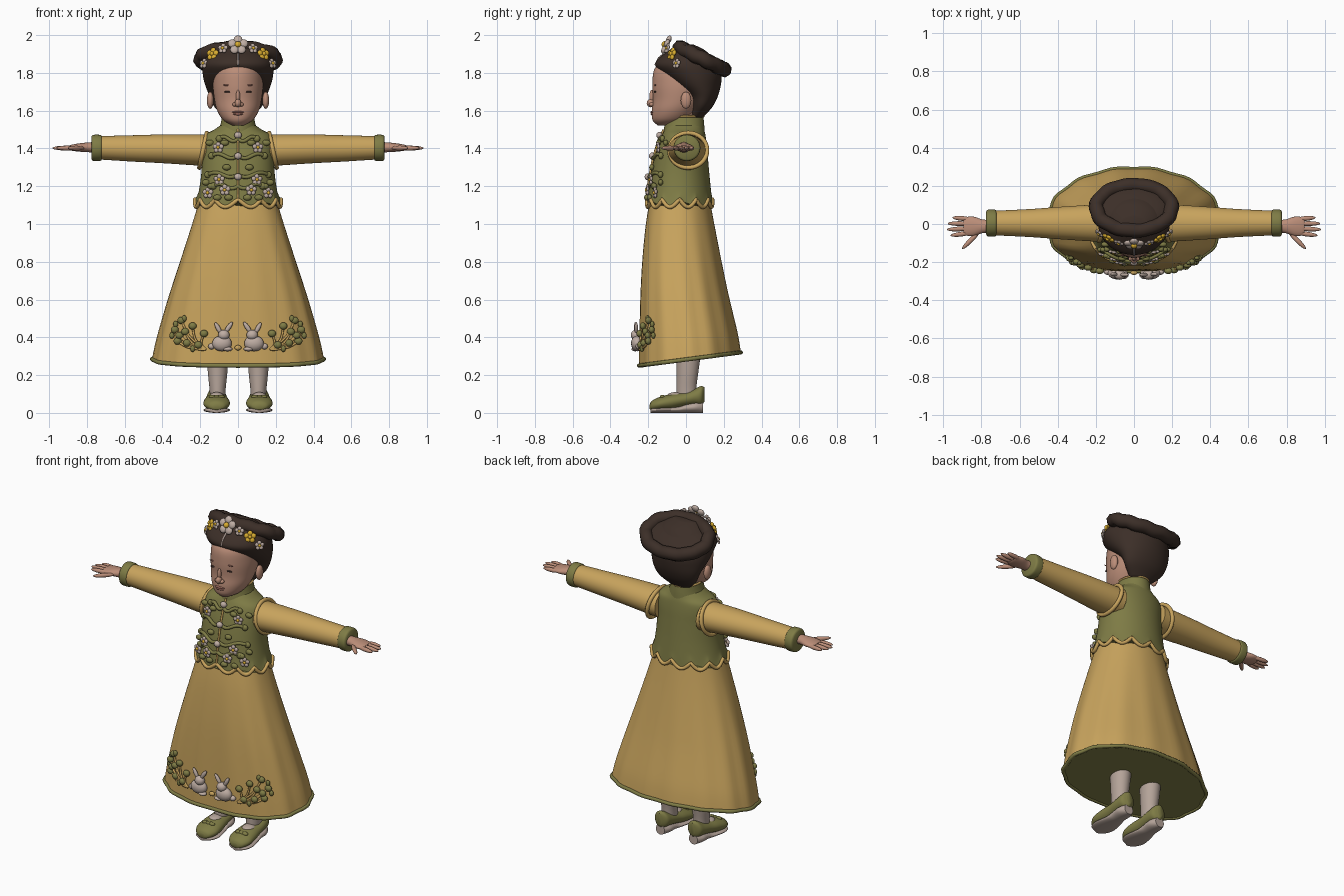
import bpy, bmesh, math
from mathutils import Vector, Matrix, Quaternion

if "Cube" in bpy.data.objects:
    bpy.data.objects.remove(bpy.data.objects["Cube"])


def material(name, *rgb):
    m = bpy.data.materials.new(name)
    m.use_nodes = True
    m.diffuse_color = (*rgb, 1)
    m.node_tree.nodes["Principled BSDF"].inputs["Base Color"].default_value = (*rgb, 1)
    return m


GOLD = material("golden cloth", .58, .37, .11)
OLIVE = material("olive cloth", .21, .2, .06)
HAIR = material("dark brown hair", .045, .028, .021)
SKIN = material("skin", .5, .27, .19)
PALE = material("pale stocking", .46, .37, .32)
PETAL = material("petal white", .52, .42, .37)
BRIGHT = material("bright yellow", .7, .42, .03)
LIP = material("lip pink", .4, .17, .13)
DARK = material("eye dark", .06, .035, .03)


def finish(name, mesh, mat):
    mesh.materials.clear()
    mesh.materials.append(mat)
    mesh.shade_smooth()
    mesh.set_sharp_from_angle(angle=0.9)
    ob = bpy.data.objects.new(name, mesh)
    bpy.context.collection.objects.link(ob)
    return ob


def from_bmesh(name, bm, mat):
    bmesh.ops.recalc_face_normals(bm, faces=bm.faces)
    mesh = bpy.data.meshes.new(name)
    bm.to_mesh(mesh)
    bm.free()
    return finish(name, mesh, mat)


def spline(rows, steps=5):
    """Catmull-Rom samples through rows of any width."""
    rows = [Vector(r) for r in rows]
    ext = [rows[0]] + rows + [rows[-1]]
    out = []
    for a, b, c, d in zip(ext, ext[1:], ext[2:], ext[3:]):
        for i in range(steps):
            t = i / steps
            out.append(b + (c - a) * (t / 2) + (a * 2 - b * 5 + c * 4 - d) * (t * t / 2)
                       + (b * 3 - a - c * 3 + d) * (t ** 3 / 2))
    return out + [rows[-1]]


def loft(name, rows, mat, place=lambda u, v, w, a: (u, v, w), front=1, n=72):
    """Skin oval sections; a row is (station, half width, low, high)."""
    bm = bmesh.new()
    rings = []
    for w, r, lo, hi in spline(rows):
        ring = []
        for i in range(n):
            a = math.tau * i / n
            c, s = math.cos(a), math.sin(a)
            p = front if s < 0 else 1
            u = r * math.copysign(abs(c) ** p, c)
            v = (lo + hi) / 2 + (hi - lo) / 2 * math.copysign(abs(s) ** p, s)
            ring.append(bm.verts.new(place(u, v, w, a)))
        rings.append(ring)
    for A, B in zip(rings, rings[1:]):
        for i in range(n):
            bm.faces.new((A[i], A[i - 1], B[i - 1], B[i]))
    bm.faces.new(rings[0])
    bm.faces.new(rings[-1])
    points = [[v.co.copy() for v in ring] for ring in rings]
    from_bmesh(name, bm, mat)
    return points


def front_y(rows, x, z, front=1):
    """Front surface depth of a lofted body at x, z."""
    for a, b in zip(rows, rows[1:]):
        if a[0] <= z <= b[0]:
            t = (z - a[0]) / (b[0] - a[0])
            _, r, lo, hi = Vector(a).lerp(Vector(b), t)
            k = 2 / front
            return (lo + hi) / 2 - (hi - lo) / 2 * max(0, 1 - abs(x / r) ** k) ** (1 / k)


def blobs(name, items, mat):
    bm = bmesh.new()
    for loc, scale, *rot in items:
        q = rot[0] if rot else Quaternion()
        m = Matrix.LocRotScale(Vector(loc), q, Vector(scale))
        bmesh.ops.create_uvsphere(bm, u_segments=20, v_segments=12, radius=1, matrix=m)
    return from_bmesh(name, bm, mat)


def tubes(name, paths, r, mat, cyclic=False):
    cu = bpy.data.curves.new(name, "CURVE")
    cu.dimensions = "3D"
    cu.bevel_depth, cu.bevel_resolution, cu.use_fill_caps = r, 2, True
    for path in paths:
        sp = cu.splines.new("POLY")
        sp.points.add(len(path) - 1)
        for pt, co in zip(sp.points, path):
            pt.co = (*co, 1)
        sp.use_cyclic_u = cyclic
    ob = bpy.data.objects.new(name + "_path", cu)
    bpy.context.collection.objects.link(ob)
    mesh = bpy.data.meshes.new_from_object(ob.evaluated_get(bpy.context.evaluated_depsgraph_get()))
    bpy.data.objects.remove(ob)
    return finish(name, mesh, mat)


def flowers(name, spots, petal, heart):
    """Five-petal flowers; a spot is (location, radius, facing)."""
    leaves, hearts = [], []
    for loc, r, facing in spots:
        q = Vector(facing).to_track_quat("Z", "Y")
        for i in range(5):
            a = math.tau * (i + .25) / 5
            off = q @ Vector((math.cos(a), math.sin(a), 0)) * r * .58
            leaves.append((Vector(loc) + off, (r * .42, r * .42, r * .25), q))
        hearts.append((Vector(loc) + q @ Vector((0, 0, r * .2)), (r * .3, r * .3, r * .25), q))
    blobs(name + "_petals", leaves, petal)
    blobs(name + "_hearts", hearts, heart)


SIDES = ((1, "left"), (-1, "right"))

# Skirt with a tilted hem and olive lining
SKIRT = [(.285, .45, -.25, .292), (.4, .425, -.248, .275), (.6, .368, -.243, .232), (.8, .305, -.233, .19),
         (1, .242, -.213, .15), (1.16, .195, -.185, .12)]


def skirt_place(u, v, w, a):
    low = min(1, max(0, (.65 - w) / .35))
    k = 1 + .012 * math.cos(14 * a) * min(1, max(0, (1.1 - w) * 2))
    return (u * k, v * k, w + .13 * (v - .02) * low)


hem = loft("skirt", SKIRT, GOLD, skirt_place, .8)[0]
tubes("skirt_hem", [hem], .011, OLIVE, True)
bm = bmesh.new()
bm.faces.new([bm.verts.new((p.x * .99, p.y * .99, p.z - .004)) for p in hem])
from_bmesh("skirt_lining", bm, OLIVE)

# Vest with scalloped edge
VEST = [(1.09, .228, -.207, .14), (1.15, .212, -.202, .135), (1.25, .196, -.188, .125), (1.35, .19, -.168, .116),
        (1.42, .19, -.147, .11), (1.47, .175, -.126, .103), (1.5, .125, -.112, .096), (1.525, .09, -.1, .09)]


def vest_place(u, v, w, a):
    low = max(0, (1.17 - w) / .08)
    return (u, v, w + .04 * low * (1 - abs(math.sin(6 * a))))


edge = loft("vest", VEST, OLIVE, vest_place, .9, 144)[0]
tubes("vest_scallop_trim", [edge], .011, GOLD, True)
collar = loft("collar", [(1.49, .105, -.118, .098), (1.53, .092, -.113, .096), (1.57, .084, -.105, .092)], OLIVE)
tubes("collar_trim", [collar[-1]], .006, GOLD, True)


def on_vest(x, z, lift=.006):
    return Vector((x, front_y(VEST, x, z, .9) - lift, z))


tubes("vest_opening", [[on_vest(0, 1.12 + .02 * i) for i in range(20)]], .006, GOLD)
bars = []
for s, _ in SIDES:
    for z, reach in ((1.45, .1), (1.36, .14), (1.26, .16), (1.2, .13)):
        bars.append([on_vest(s * reach * i / 10, z - .012 * math.sin(i * .62)) for i in range(11)])
tubes("vest_frog_fastenings", bars, .01, OLIVE)
blobs("fastening_knots", [(b[-1], (.018, .014, .018)) for b in bars], OLIVE)
blobs("vest_buttons", [(on_vest(0, z, .015), (.02, .016, .018)) for z in (1.47, 1.36, 1.25)], PETAL)
spots = [(on_vest(s * x, z, .014), .03, (s * x, -.5, 0)) for s, _ in SIDES
         for x, z in ((.105, 1.405), (.1, 1.235), (.07, 1.18), (.16, 1.165))]
flowers("vest_flower", spots, PETAL, BRIGHT)
blobs("vest_leaves", [(on_vest(s * x, z, .008), (.022, .014, .016)) for s, _ in SIDES
      for x, z in ((.15, 1.43), (.07, 1.43), (.14, 1.2), (.11, 1.14), (.05, 1.14), (.06, 1.3), (.17, 1.22))], OLIVE)

# Head, neck and face
HEAD = [(1.522, .03, -.15, -.06), (1.55, .078, -.177, .01), (1.6, .11, -.181, .06), (1.66, .125, -.175, .1),
        (1.74, .132, -.178, .13), (1.82, .12, -.167, .12), (1.88, .07, -.11, .08)]
loft("head", HEAD, SKIN)
loft("neck", [(1.45, .07, -.08, .075), (1.62, .065, -.075, .07)], SKIN)
blobs("nose", [((0, -.186, 1.64), (.017, .022, .022)), ((0, -.182, 1.675), (.011, .012, .035))]
      + [((s * .017, -.181, 1.633), (.013, .014, .011)) for s, _ in SIDES], SKIN)
blobs("lips", [((0, -.178, 1.592), (.032, .011, .006)), ((0, -.177, 1.582), (.026, .011, .007))], LIP)
blobs("eyes", [((s * .052, front_y(HEAD, .052, 1.7), 1.7), (.022, .006, .005)) for s, _ in SIDES], DARK)
blobs("eyebrows", [((s * .056, front_y(HEAD, .056, 1.735), 1.735), (.025, .004, .004)) for s, _ in SIDES], LIP)
blobs("ears", [((s * .147, .0, 1.655), (.018, .028, .045)) for s, _ in SIDES], SKIN)

# Hair with a tilted roll on the crown
HAIRCAP = [(1.565, .07, .02, .09), (1.62, .125, .025, .14), (1.68, .152, .005, .17), (1.74, .175, -.07, .185),
           (1.79, .186, -.125, .188), (1.84, .188, -.162, .172), (1.88, .17, -.142, .14), (1.92, .125, -.09, .1),
           (1.95, .07, -.05, .04)]
loft("hair_cap", HAIRCAP, HAIR)
tilt = Matrix.Translation((0, .085, 1.875)) @ Matrix.Rotation(-.46, 4, "X")
circle = [math.tau * i / 72 for i in range(72)]
roll = [tilt @ Vector(((.197 + .004 * math.sin(9 * a)) * math.cos(a), .132 * math.sin(a), .003 * math.cos(11 * a)))
        for a in circle]
tubes("hair_roll", [roll], .039, HAIR, True)
blobs("hair_crown", [(tilt @ Vector((0, 0, -.005)), (.18, .125, .04), tilt.to_quaternion())], HAIR)
tubes("hair_parting", [[(0, front_y(HAIRCAP, 0, z) - .001, z) for z in (1.84, 1.86, 1.88, 1.9)]], .005, PETAL)

# Headdress flowers
flowers("front_flower", [((0, -.105, 1.947), .055, (0, -.85, .4))], PETAL, BRIGHT)
flowers("yellow_flower", [((s * .135, -.075, 1.9), .036, (s * .5, -.8, .3)) for s, _ in SIDES], BRIGHT, BRIGHT)
flowers("small_flower", [((s * x, y, z), .028, (s * x * 4, -.8, .3)) for s, _ in SIDES
        for x, y, z in ((.08, -.1, 1.93), (.182, -.05, 1.85))], PETAL, BRIGHT)

for s, side in SIDES:
    # Sleeves, cuffs and armhole trim
    def arm(u, v, w, a):
        return (s * w, u + .005, v)
    loft(side + "_sleeve", [(.14, .1, 1.305, 1.475), (.25, .094, 1.312, 1.475), (.4, .084, 1.322, 1.474),
                            (.55, .073, 1.33, 1.47), (.74, .064, 1.342, 1.465)], GOLD, arm)
    loft(side + "_cuff", [(.722, .064, 1.34, 1.467), (.73, .07, 1.334, 1.472), (.765, .07, 1.334, 1.472),
                          (.775, .06, 1.342, 1.464)], OLIVE, arm)
    tubes(side + "_armhole_trim", [[(s * (.185 - .02 * math.sin(a)), .012 + .1 * math.cos(a), 1.39 + .092 * math.sin(a))
                                    for a in circle]], .012, GOLD, True)
    # Hands
    loft(side + "_palm", [(.74, .035, 1.375, 1.435), (.79, .035, 1.38, 1.432), (.84, .05, 1.383, 1.427),
                          (.88, .048, 1.388, 1.42), (.895, .035, 1.395, 1.415)], SKIN,
         lambda u, v, w, a: (s * w, u - .012, v))
    fingers = [((.86, y), (tip, y * 1.25)) for y, tip in ((.026, .94), (.002, .965), (-.023, .97), (-.047, .95))]
    fingers.append(((.82, -.05), (.892, -.122)))
    hand = []
    for (x0, y0), (x1, y1) in fingers:
        q = Quaternion((0, 0, 1), math.atan2(y1 - y0, s * (x1 - x0)))
        size = (math.hypot(x1 - x0, y1 - y0) / 2 + .012, .0125, .0125)
        hand.append(((s * (x0 + x1) / 2, (y0 + y1) / 2, 1.402), size, q))
    blobs(side + "_fingers", hand, SKIN)

    # Legs and shoes
    loft(side + "_stocking", [(.07, .04, -.05, .06), (.13, .043, -.05, .055), (.22, .052, -.05, .066),
                              (.36, .06, -.055, .085)], PALE, lambda u, v, w, a: (s * .108 + u, v, w))

    def foot(u, v, w, a):
        return (s * .113 + u, w, v)
    loft(side + "_shoe", [(-.192, .02, .02, .045), (-.18, .046, .012, .064), (-.14, .069, .012, .084),
                          (-.08, .067, .016, .1), (-.02, .058, .03, .108), (.04, .053, .04, .125),
                          (.08, .044, .04, .142), (.098, .015, .06, .135)], OLIVE, foot)
    loft(side + "_sole", [(-.188, .02, 0, .03), (-.17, .055, 0, .03), (-.12, .07, 0, .03), (-.04, .055, 0, .035),
                          (.0, .048, 0, .05), (.05, .048, 0, .06), (.09, .03, 0, .06)], PALE, foot)
    blobs(side + "_instep", [((s * .113, -.055, .092), (.036, .045, .018))], PALE)
    blobs(side + "_shoe_bow", [((s * .113 + d, -.125, .084), (.02, .014, .012)) for d in (-.022, 0, .022)], OLIVE)

    # Rabbit and vine on the skirt front
    def on_skirt(x, z, lift=.008):
        return Vector((s * x, front_y(SKIRT, x, z, .8) - lift, z))
    lean = [Quaternion((0, 1, 0), s * d) for d in (-.6, .5)]
    blobs(side + "_rabbit", [(on_skirt(.085, .368, .012), (.052, .032, .042)), (on_skirt(.075, .412, .02), (.03, .026, .028)),
                             (on_skirt(.05, .452, .02), (.012, .01, .036), lean[0]),
                             (on_skirt(.105, .448, .02), (.012, .01, .034), lean[1]),
                             (on_skirt(.14, .352), (.018, .016, .016)), (on_skirt(.055, .338, .02), (.026, .02, .012))], PETAL)
    buds = [(.18, .42), (.24, .46), (.3, .49), (.335, .44), (.32, .38), (.27, .37), (.28, .43), (.21, .36), (.31, .41)]
    vines = [[on_skirt(*p) for p in spline([(.17, .335), ((.17 + x) / 2 + .02, (.335 + z) / 2 - .01), (x, z)])]
             for x, z in buds]
    tubes(side + "_vine_stems", vines, .006, GOLD)
    blobs(side + "_vine_leaves", [(on_skirt(x, z, .012), (.021, .016, .019)) for x, z in buds], OLIVE)
    blobs(side + "_vine_sprigs", [(on_skirt(x, z, .01), (.013, .011, .017)) for x, z in
                                  ((.33, .47), (.285, .5), (.24, .34), (.35, .41))], OLIVE)
blobs("hem_bud", [((0, -.255, .345), (.018, .012, .014))], GOLD)
